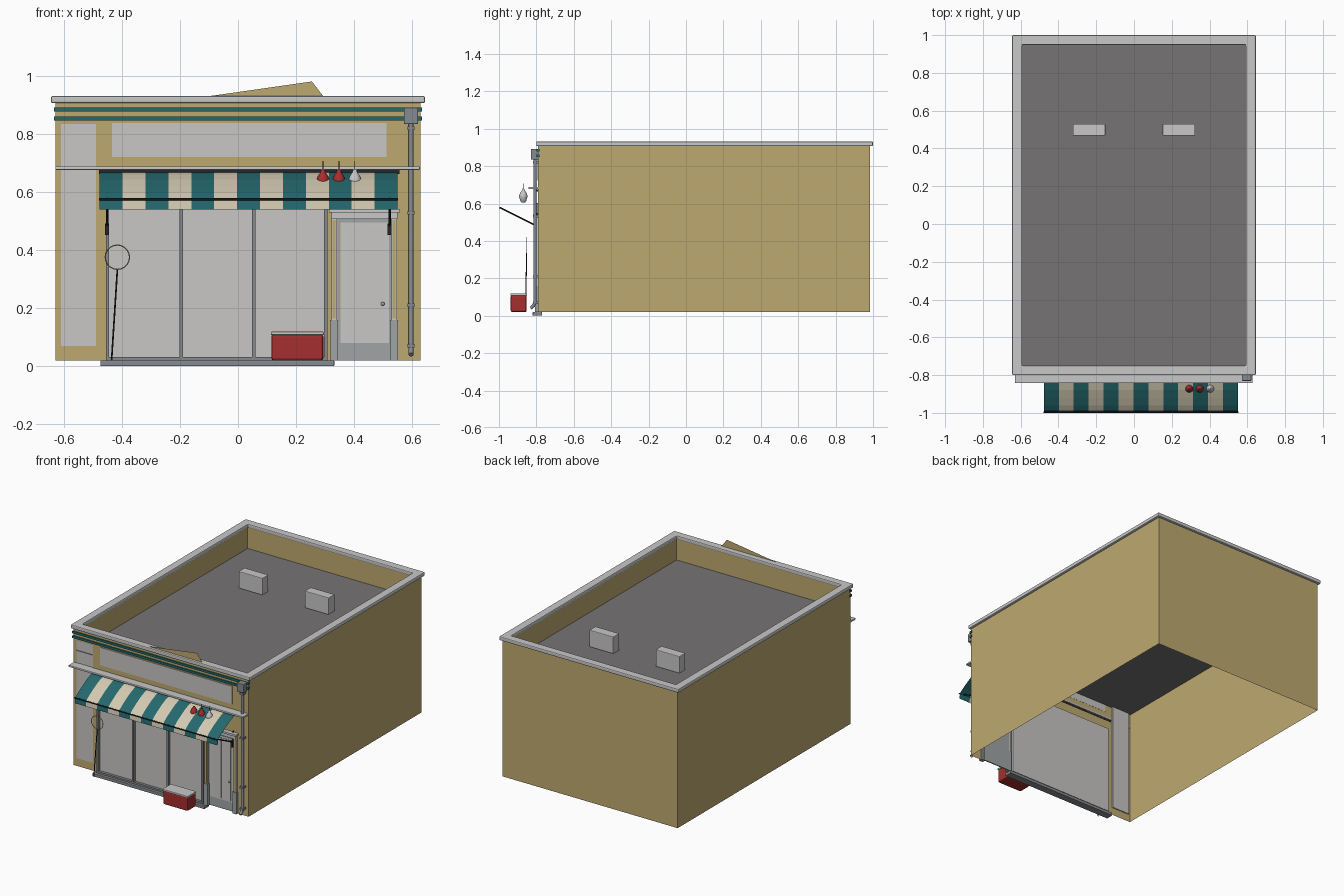
import bpy, bmesh, math

if "Cube" in bpy.data.objects:
    bpy.data.objects.remove(bpy.data.objects["Cube"])

def mat(name, r, g, b):
    lin = lambda c: ((c / 255 + 0.055) / 1.055) ** 2.4 if c > 10 else c / 3294
    m = bpy.data.materials.new(name)
    m.diffuse_color = (lin(r), lin(g), lin(b), 1)
    m.use_nodes = True
    m.node_tree.nodes["Principled BSDF"].inputs["Base Color"].default_value = m.diffuse_color
    return m

WALL = mat("ochre wall", 190, 170, 112)
TRIM = mat("pale trim", 200, 200, 200)
PANE = mat("pane grey", 202, 199, 197)
ROOF = mat("roof grey", 118, 116, 116)
TEAL = mat("teal", 36, 104, 109)
CREAM = mat("cream", 212, 202, 178)
RED = mat("red", 166, 46, 46)
METAL = mat("metal grey", 134, 138, 142)
DOOR = mat("door grey", 160, 165, 165)
BLACK = mat("black", 38, 38, 40)

def add(name, verts, faces, mats, rule=None, smooth=False):
    me = bpy.data.meshes.new(name)
    me.from_pydata(verts, [], faces)
    for m in mats:
        me.materials.append(m)
    ob = bpy.data.objects.new(name, me)
    bpy.context.collection.objects.link(ob)
    for i, p in enumerate(me.polygons):
        p.use_smooth = smooth
        if rule:
            p.material_index = rule(i)
    return ob

def box(name, x0, x1, y0, y1, z0, z1, m, bevel=0):
    v = [(x, y, z) for z in (z0, z1) for x, y in ((x0, y0), (x1, y0), (x1, y1), (x0, y1))]
    f = [(3, 2, 1, 0), (4, 5, 6, 7)] + [(i, (i + 1) % 4, (i + 1) % 4 + 4, i + 4) for i in range(4)]
    ob = add(name, v, f, [m])
    if bevel:
        b = ob.modifiers.new("bevel", 'BEVEL')
        b.width, b.segments = bevel, 2
    return ob

def tube(name, pts, r, m, cyclic=False):
    cu = bpy.data.curves.new(name, 'CURVE')
    cu.dimensions, cu.bevel_depth, cu.bevel_resolution, cu.use_fill_caps = '3D', r, 2, True
    sp = cu.splines.new('POLY')
    sp.points.add(len(pts) - 1)
    for p, c in zip(sp.points, pts):
        p.co = (*c, 1)
    sp.use_cyclic_u = cyclic
    tmp = bpy.data.objects.new(name + "_path", cu)
    bpy.context.collection.objects.link(tmp)
    me = bpy.data.meshes.new_from_object(tmp.evaluated_get(bpy.context.evaluated_depsgraph_get()))
    bpy.data.objects.remove(tmp)
    me.materials.clear()
    me.materials.append(m)
    for p in me.polygons:
        p.material_index = 0
    ob = bpy.data.objects.new(name, me)
    bpy.context.collection.objects.link(ob)
    return ob

def lathe(name, prof, x, y, m, n=16):
    v = [(x + r * math.cos(2 * math.pi * i / n), y + r * math.sin(2 * math.pi * i / n), z)
         for r, z in prof for i in range(n)]
    f = [(k * n + (i + 1) % n, k * n + i, (k + 1) * n + i, (k + 1) * n + (i + 1) % n)
         for k in range(len(prof) - 1) for i in range(n)]
    return add(name, v, f, [m], smooth=True)

# Building shell: open underneath, side and back walls plus inner parapet faces
W, YF, YB, Z0, ZT, ZR = 0.63, -0.79, 0.985, 0.02, 0.91, 0.77
add("side_and_back_walls",
    [(x, y, z) for z in (Z0, ZT) for x, y in ((W, YF), (W, YB), (-W, YB), (-W, YF))],
    [(i, i + 1, i + 5, i + 4) for i in range(3)], [WALL])
IX, IF, IB = 0.598, -0.757, 0.953
add("parapet_inside",
    [(x, y, z) for z in (ZR, ZT) for x, y in ((IX, IF), (IX, IB), (-IX, IB), (-IX, IF))],
    [((i + 1) % 4, i, i + 4, (i + 1) % 4 + 4) for i in range(4)], [WALL])
add("roof", [(-W, YF, ZR), (W, YF, ZR), (W, YB, ZR), (-W, YB, ZR)], [(0, 1, 2, 3)], [ROOF])

# Front wall: grid of faces with the openings left out
holes = [(-0.61, -0.49, 0.07, 0.835), (-0.445, 0.305, 0.03, 0.60), (0.345, 0.53, Z0, 0.51)]
xs = sorted({-W, W} | {h[i] for h in holes for i in (0, 1)})
zs = sorted({Z0, ZT} | {h[i] for h in holes for i in (2, 3)})
fv, ff = [], []
for a, b in zip(xs, xs[1:]):
    for c, d in zip(zs, zs[1:]):
        mx, mz = (a + b) / 2, (c + d) / 2
        if not any(h[0] < mx < h[1] and h[2] < mz < h[3] for h in holes):
            k = len(fv)
            fv += [(a, YF, c), (b, YF, c), (b, YF, d), (a, YF, d)]
            ff.append((k, k + 1, k + 2, k + 3))
add("front_wall", fv, ff, [WALL])
for nm, h in zip(("side_panel", "shop_window"), holes):
    box(nm, h[0] - .004, h[1] + .004, -0.785, -0.778, h[2] - .004, h[3] + .004, PANE)

# Coping around the parapet
def ring(z):
    return [(x * s, y, z) for x, f, b in ((0.645, -0.8, 1.0), (0.592, -0.75, 0.948))
            for s, y in ((-1, f), (1, f), (1, b), (-1, b))]
cf = []
for i in range(4):
    j = (i + 1) % 4
    cf += [(i + 8, j + 8, j + 12, i + 12), (j, i, i + 4, j + 4),
           (i, j, j + 8, i + 8), (j + 4, i + 4, i + 12, j + 12)]
cop = add("parapet_coping", ring(0.907) + ring(0.932), cf, [TRIM])
bv = cop.modifiers.new("bevel", 'BEVEL')
bv.width, bv.segments = 0.006, 2

# Slanted gable sheet above the front
add("gable_sheet", [(-0.11, -0.785, 0.93), (0.295, -0.785, 0.93), (0.255, -0.785, 0.982)],
    [(0, 1, 2)], [WALL])

# Roof vents
for s in (-1, 1):
    box("roof_vent", s * 0.238 - 0.086, s * 0.238 + 0.086, 0.468, 0.53, ZR, 0.88, TRIM, 0.004)

# Fascia stripes, sign plate and ledge
for z in (0.848, 0.878):
    box("fascia_stripe", -0.634, 0.634, -0.798, -0.78, z, z + 0.014, TEAL)
box("sign_plate", -0.435, 0.512, -0.795, -0.789, 0.722, 0.838, PANE)
box("ledge", -0.63, 0.627, -0.842, -0.785, 0.677, 0.689, TRIM, 0.003)

# Shop window frame
for x in (-0.45, -0.195, 0.055, 0.303):
    box("window_mullion", x - 0.006, x + 0.006, -0.802, -0.78, 0.02, 0.6, METAL)
box("window_bottom_rail", -0.456, 0.309, -0.803, -0.78, 0.02, 0.031, METAL)
box("window_top_rail", -0.456, 0.309, -0.803, -0.78, 0.59, 0.602, METAL)
box("window_sill", -0.475, 0.332, -0.82, -0.77, 0.0, 0.02, METAL, 0.003)

# Door with jambs, lintel, glass and knob
box("door", 0.34, 0.535, -0.785, -0.778, 0.02, 0.515, DOOR)
box("door_glass_border", 0.353, 0.52, -0.79, -0.78, 0.08, 0.495, TRIM)
for a, b in ((0.372, 0.434), (0.442, 0.503)):
    box("door_glass", a, b, -0.793, -0.785, 0.09, 0.482, PANE)
for a, b in ((0.318, 0.345), (0.525, 0.552)):
    box("jamb_base", a, b, -0.806, -0.78, 0.02, 0.16, DOOR)
    box("jamb_post", a + 0.004, b - 0.004, -0.802, -0.78, 0.16, 0.51, TRIM)
    box("jamb_inlay", a + 0.008, b - 0.008, -0.805, -0.79, 0.165, 0.505, WALL)
box("door_lintel", 0.322, 0.55, -0.81, -0.78, 0.508, 0.53, TRIM)
box("door_lintel_cap", 0.314, 0.558, -0.818, -0.78, 0.53, 0.542, TRIM)
lathe("door_knob", [(0, 0.208), (0.006, 0.211), (0.006, 0.219), (0, 0.222)], 0.499, -0.8, WALL, 10)

# Striped awning: curved sheet with a valance
prof = [(-0.80, 0.671), (-0.84, 0.661), (-0.88, 0.644), (-0.92, 0.622),
        (-0.96, 0.598), (-0.99, 0.575), (-0.995, 0.54)]
N, P = 13, len(prof)
av = [(-0.477 + 1.027 * i / N, y, z) for i in range(N + 1) for y, z in prof]
af = [(i * P + k, i * P + k + 1, (i + 1) * P + k + 1, (i + 1) * P + k)
      for i in range(N) for k in range(P - 1)]
add("awning", av, af, [TEAL, CREAM], lambda f: (f // (P - 1)) % 2)
box("awning_roller", -0.48, 0.557, -0.815, -0.79, 0.663, 0.676, BLACK)
tube("awning_front_bar", [(-0.479, -0.996, 0.576), (0.552, -0.996, 0.576)], 0.004, BLACK)
for x in (-0.452, 0.523):
    tube("awning_arm", [(x, -0.805, 0.483), (x, -0.995, 0.578)], 0.004, BLACK)
    box("arm_bracket", x - 0.007, x + 0.007, -0.815, -0.785, 0.452, 0.492, BLACK)
    box("arm_rail", x - 0.003, x + 0.003, -0.8, -0.785, 0.49, 0.55, BLACK)

# Hanging lamps
lamp = [(0, 0.68), (0.006, 0.678), (0.009, 0.668), (0.017, 0.657), (0.022, 0.644),
        (0.022, 0.634), (0.015, 0.612), (0.01, 0.606), (0, 0.605)]
for x, m in ((0.293, RED), (0.348, RED), (0.403, TRIM)):
    lathe("hanging_lamp", lamp, x, -0.87, m)
    tube("lamp_cord", [(x, -0.87, 0.675), (x, -0.87, 0.708)], 0.0012, BLACK)

# Downpipe with hopper, collars and kicked foot
box("rain_hopper", 0.572, 0.621, -0.83, -0.79, 0.835, 0.892, METAL, 0.003)
tube("downpipe", [(0.597, -0.807, 0.84), (0.597, -0.807, 0.075),
                  (0.597, -0.814, 0.055), (0.597, -0.83, 0.04)], 0.009, METAL)
for z in (0.07, 0.21, 0.53, 0.82):
    box("pipe_collar", 0.585, 0.609, -0.819, -0.788, z - 0.006, z + 0.006, METAL)

# Cool box
box("cool_box", 0.115, 0.294, -0.937, -0.852, 0.02, 0.11, RED, 0.008)
box("cool_box_lid", 0.113, 0.296, -0.939, -0.85, 0.108, 0.119, TRIM, 0.003)

# Hoop on a stick leaning by the window
tube("hoop", [(-0.416 + 0.042 * math.cos(t * math.pi / 10), -0.852,
               0.376 + 0.042 * math.sin(t * math.pi / 10)) for t in range(20)], 0.002, WALL, True)
tube("hoop_stick", [(-0.416, -0.852, 0.334), (-0.436, -0.858, 0.02)], 0.003, BLACK)
